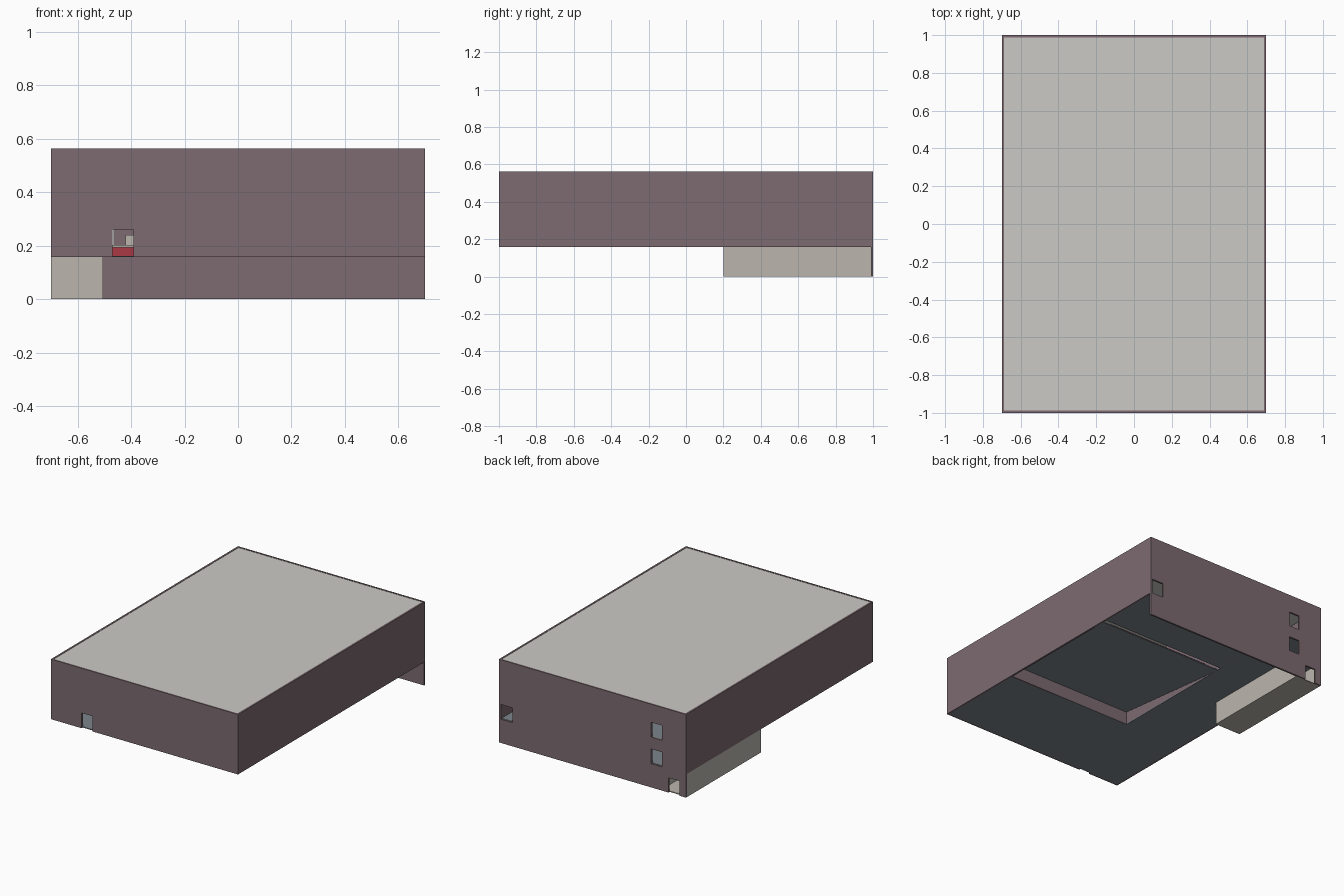
import bpy

if "Cube" in bpy.data.objects:
    bpy.data.objects.remove(bpy.data.objects["Cube"])

def material(name, rgb):
    m = bpy.data.materials.new(name)
    m.diffuse_color = (*rgb, 1)
    m.use_nodes = True
    m.node_tree.nodes["Principled BSDF"].inputs["Base Color"].default_value = m.diffuse_color
    return m

PURPLE = material("purple_wall", (0.20, 0.145, 0.16))
BEIGE = material("warm_beige", (0.50, 0.47, 0.42))
ROOF = material("pale_roof", (0.60, 0.59, 0.56))
SLATE = material("slate_floor", (0.20, 0.24, 0.27))
RED = material("red_fabric", (0.40, 0.04, 0.06))

def box(name, x, y, z, mat=None):
    """Box from (min, max) ranges."""
    bpy.ops.mesh.primitive_cube_add(size=1, location=[sum(r) / 2 for r in (x, y, z)])
    ob = bpy.context.object
    ob.name = name
    ob.scale = [r[1] - r[0] for r in (x, y, z)]
    bpy.ops.object.transform_apply(location=False, rotation=False, scale=True)
    if mat:
        ob.data.materials.append(mat)
    return ob

def opening(wall, x, z):
    """Cut a door or window through a wall facing along y."""
    cutter = box("cutter", x, (wall.location.y - 0.05, wall.location.y + 0.05), z)
    mod = wall.modifiers.new("opening", 'BOOLEAN')
    mod.operation, mod.object, mod.solver = 'DIFFERENCE', cutter, 'EXACT'
    bpy.context.view_layer.objects.active = wall
    bpy.ops.object.modifier_apply(modifier=mod.name)
    bpy.data.objects.remove(cutter)

T = 0.012           # wall thickness
XW, YW = 0.7, 1.0   # outer half sizes
XI, YI = XW - T, YW - T
F, U, TOP = 0.157, 0.34, 0.563   # main floor, upper floor, wall top
HX, HY0, HY1 = -0.25, -0.37, 0.55   # auditorium edges

# outer shell
back = box("back_wall", (-XW, XW), (YI, YW), (0, TOP), PURPLE)
for x, z in [((0.60, 0.685), (0.16, 0.26)), ((-0.52, -0.44), (U, U + 0.1)),
             ((-0.52, -0.44), (0.16, 0.26)), ((-0.65, -0.57), (-0.1, 0.1))]:
    opening(back, x, z)
front = box("front_wall", (-XW, XW), (-YW, -YI), (F, TOP), PURPLE)
opening(front, (-0.47, -0.39), (0.1, 0.26))
for side, s in (("left", -1), ("right", 1)):
    box(side + "_wall", sorted((s * XI, s * XW)), (-YI, YI), (F, TOP), PURPLE)
box("roof", (-XI, XI), (-YI, YI), (TOP - 0.012, TOP - 0.002), ROOF)

# main floor around the auditorium
floor_z = (F, F + 0.005)
box("wing_floor", (-XI, HX), (-YI, YI), floor_z, SLATE)
box("foyer_floor", (HX, XI), (-YI, HY0), floor_z, SLATE)
box("stage_floor", (HX, XI), (HY1, YI), floor_z, SLATE)
box("upper_wing_floor", (-XI, HX), (HY0, YI), (U - 0.012, U), SLATE)

# inner partitions
rear = box("auditorium_rear_wall", (-XI, XI), (HY0 - T, HY0), (F, TOP - 0.012), PURPLE)
opening(rear, (-0.55, -0.465), (F + 0.005, 0.27))
box("auditorium_side_wall", (HX - T, HX), (HY0, YI), (F, TOP - 0.012), PURPLE)

# foyer counter and door panel seen through the front door
box("foyer_counter", (-0.60, -0.30), (-0.52, -0.46), (F + 0.005, 0.193), RED)
box("counter_top", (-0.60, -0.30), (-0.53, -0.45), (0.193, 0.203), BEIGE)
box("door_panel", (-0.42, -0.36), (HY0 - T - 0.008, HY0 - T), (F + 0.005, 0.24), BEIGE)

# raked seating: stepped tiers with a red bench on each
N = 20
depth = (HY1 - 0.03 - HY0) / N
for i in range(N):
    y1 = HY1 - 0.03 - i * depth
    z = F + i * 0.0046
    box(f"seating_tier_{i}", (HX, XI), (y1 - depth, y1), (z, z + 0.006), SLATE)
    box(f"seat_bench_{i}", (HX + 0.08, XI - 0.08), (y1 - depth * 0.9, y1 - depth * 0.45),
        (z + 0.006, z + 0.024), RED)
box("stage_riser", (HX, XI), (HY1, HY1 + 0.012), (F + 0.005, F + 0.03), RED)

# lower entrance lobby under the back left corner
LX0, LX1, LY = -XW, -0.505, 0.2
box("lobby_floor", (LX0, LX1), (LY, YI), (0, 0.006), BEIGE)
box("lobby_front_wall", (LX0 + T, LX1 - T), (LY, LY + T), (0.006, F), BEIGE)
for name, x in (("left", LX0), ("right", LX1 - T)):
    box(f"lobby_{name}_wall", (x, x + T), (LY, YI), (0.006, F), BEIGE)
